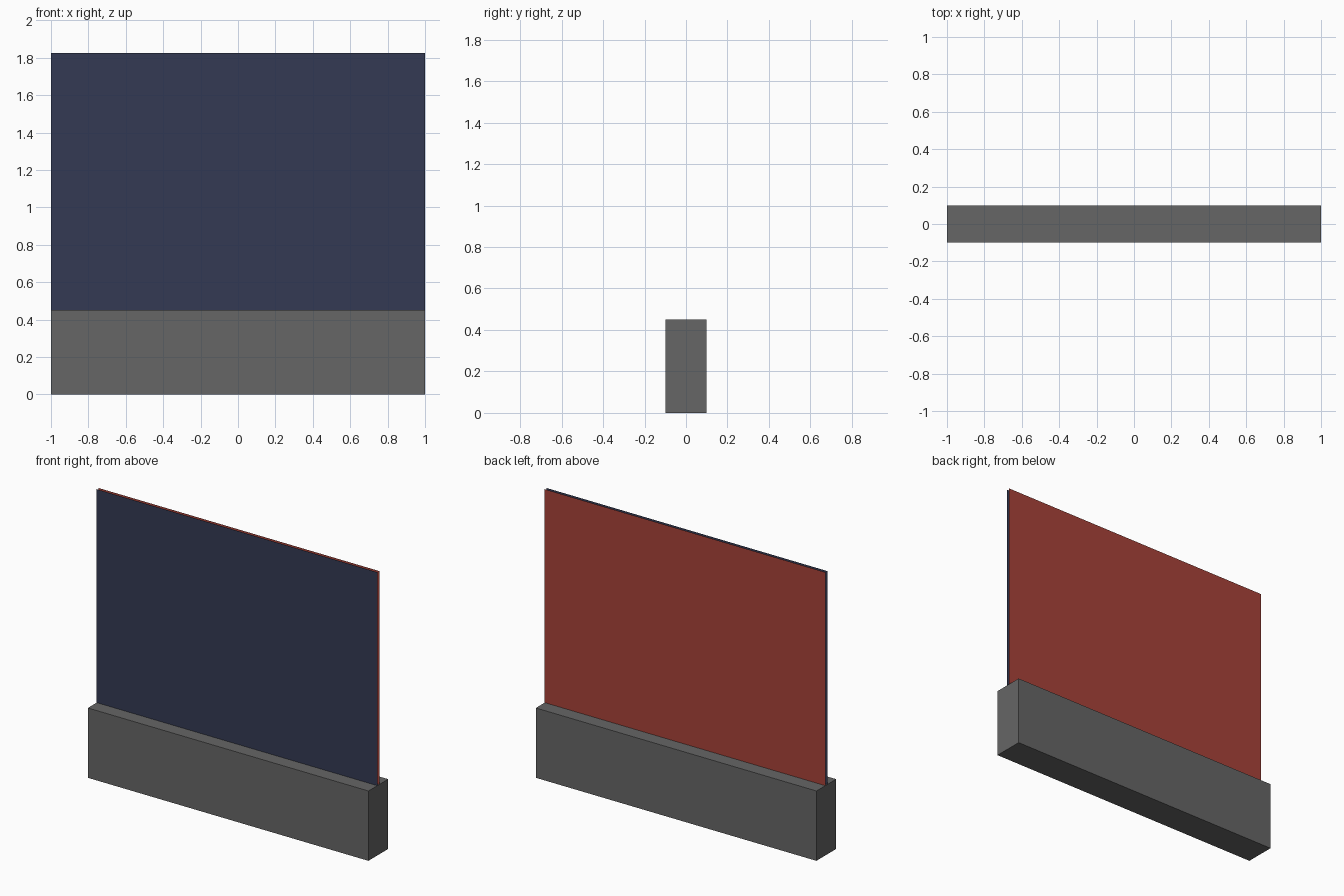
import bpy
import bmesh

if "Cube" in bpy.data.objects:
    bpy.data.objects.remove(bpy.data.objects["Cube"])


def material(name, rgb):
    """Flat material from 0-255 sRGB values."""
    lin = [((c / 255 + 0.055) / 1.055) ** 2.4 for c in rgb]
    mat = bpy.data.materials.new(name)
    mat.diffuse_color = (*lin, 1.0)
    mat.use_nodes = True
    mat.node_tree.nodes["Principled BSDF"].inputs["Base Color"].default_value = mat.diffuse_color
    return mat


def add_object(name, bm, mat):
    mesh = bpy.data.meshes.new(name)
    bm.to_mesh(mesh)
    bm.free()
    mesh.materials.append(mat)
    obj = bpy.data.objects.new(name, mesh)
    bpy.context.collection.objects.link(obj)
    return obj


BASE_H, TOP, GAP = 0.45, 1.825, 0.01

# Concrete base block
bm = bmesh.new()
bmesh.ops.create_cube(bm, size=1.0)
for v in bm.verts:
    v.co.x *= 2.0
    v.co.y *= 0.2
    v.co.z = (v.co.z + 0.5) * BASE_H
add_object("base_block", bm, material("concrete grey", (102, 102, 102)))


# Two thin sheets standing back to back, each facing outwards
def sheet(name, side, mat):
    bm = bmesh.new()
    corners = [(-1, BASE_H), (1, BASE_H), (1, TOP), (-1, TOP)]
    bm.faces.new([bm.verts.new((-side * x, side * GAP, z)) for x, z in corners])
    add_object(name, bm, mat)


sheet("front_panel", -1, material("navy blue", (52, 58, 84)))
sheet("back_panel", 1, material("brick red", (167, 66, 57)))
